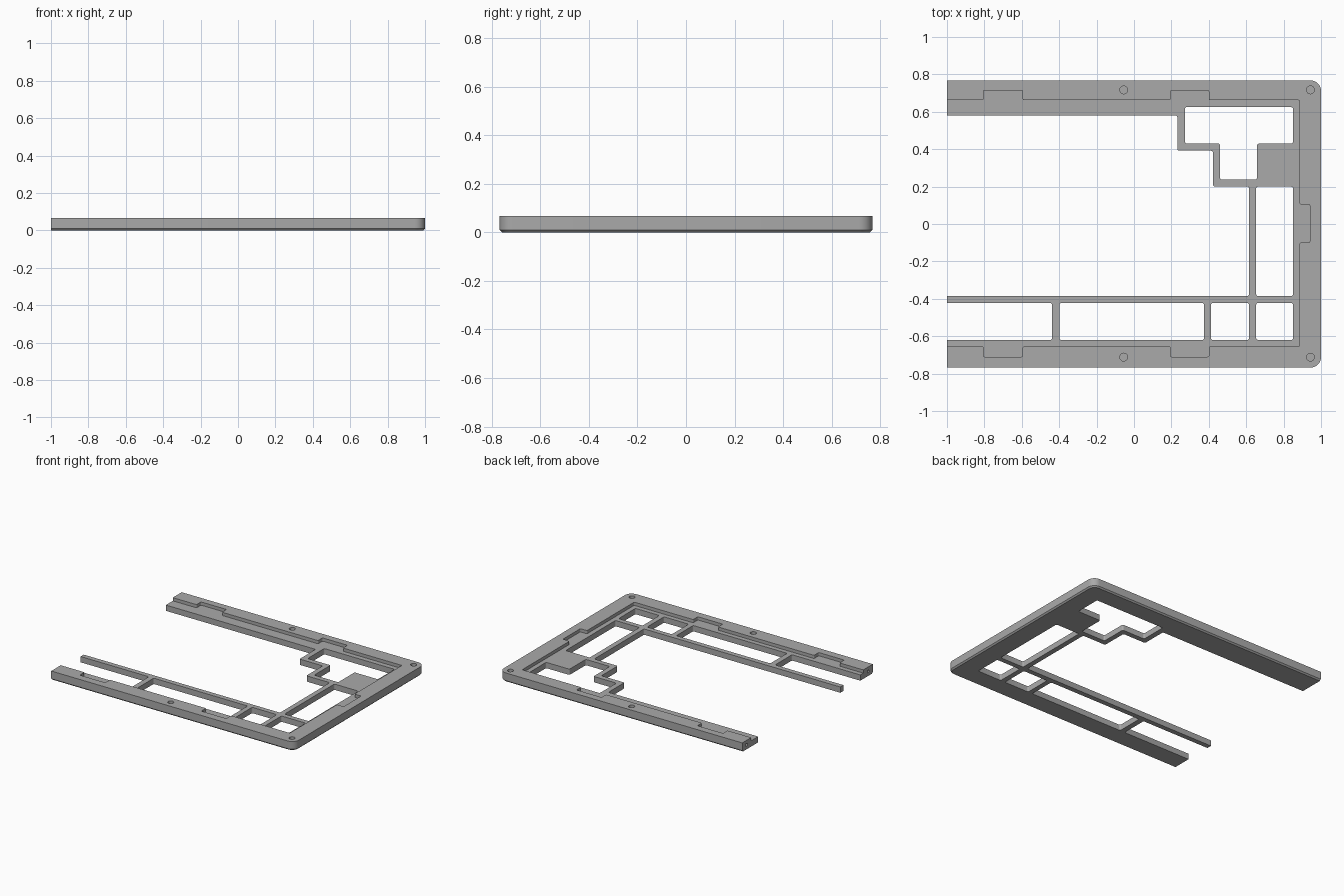
import bpy, bmesh, math
from mathutils import Vector

cube = bpy.data.objects.get("Cube")
if cube:
    bpy.data.objects.remove(cube)

TOP, LEDGE, CHAMFER = 0.067, 0.043, 0.01
HALF_Y = 0.767

grey = bpy.data.materials.new("plain grey")
grey.use_nodes = True
colour = (0.4, 0.4, 0.4, 1)
grey.diffuse_color = colour
grey.node_tree.nodes["Principled BSDF"].inputs["Base Color"].default_value = colour


def rounded(points, radius, steps=4):
    """Round every corner of an outline with a short curve."""
    out = []
    pts = [Vector(p) for p in points]
    for i, p in enumerate(pts):
        a = p + (pts[i - 1] - p).normalized() * radius
        b = p + (pts[(i + 1) % len(pts)] - p).normalized() * radius
        for s in range(steps + 1):
            t = s / steps
            out.append(a * (1 - t) ** 2 + p * 2 * t * (1 - t) + b * t * t)
    return out


def loft(name, layers):
    """Solid through stacked outlines, given as (z, points)."""
    bm = bmesh.new()
    rings = [[bm.verts.new((p[0], p[1], z)) for p in pts] for z, pts in layers]
    n = len(rings[0])
    for low, high in zip(rings, rings[1:]):
        for i in range(n):
            j = (i + 1) % n
            bm.faces.new((low[i], low[j], high[j], high[i]))
    bm.faces.new(rings[0][::-1])
    bm.faces.new(rings[-1])
    bmesh.ops.recalc_face_normals(bm, faces=bm.faces)
    mesh = bpy.data.meshes.new(name)
    bm.to_mesh(mesh)
    bm.free()
    obj = bpy.data.objects.new(name, mesh)
    bpy.context.collection.objects.link(obj)
    mesh.materials.append(grey)
    return obj


def cut(body, cutter):
    cutter.hide_render = True
    mod = body.modifiers.new("cut", "BOOLEAN")
    mod.operation, mod.solver, mod.object = "DIFFERENCE", "EXACT", cutter
    bpy.context.view_layer.objects.active = body
    bpy.ops.object.modifier_apply(modifier=mod.name)
    bpy.data.objects.remove(cutter)


def box(x0, x1, y0, y1):
    return [(x0, y0), (x1, y0), (x1, y1), (x0, y1)]


def circle(cx, cy, r, n=24):
    return [(cx + r * math.cos(k * math.tau / n), cy + r * math.sin(k * math.tau / n))
            for k in range(n)]


def outline(inset):
    """Slab outline: square left end, two rounded right corners."""
    r = 0.055 - inset
    pts = [(-1, HALF_Y - inset), (-1, inset - HALF_Y)]
    for sign, start in ((-1, -90), (1, 0)):
        for k in range(9):
            a = math.radians(start + k * 90 / 8)
            pts.append((0.945 + r * math.cos(a),
                        sign * (HALF_Y - 0.055) + r * math.sin(a)))
    return pts


# Slab with chamfered lower edge
frame = loft("case_frame", [(0, outline(CHAMFER)), (CHAMFER, outline(0)), (TOP, outline(0))])

# Stepped recess inside the rim, with clip pockets
recess = [(-1.1, -0.655)]
for x0, x1 in ((-0.805, -0.595), (0.195, 0.4)):
    recess += [(x0, -0.655), (x0, -0.71), (x1, -0.71), (x1, -0.655)]
recess += [(0.885, -0.655), (0.885, -0.1), (0.94, -0.1), (0.94, 0.105), (0.885, 0.105), (0.885, 0.662)]
for x0, x1 in ((0.195, 0.4), (-0.805, -0.595)):
    recess += [(x1, 0.662), (x1, 0.715), (x0, 0.715), (x0, 0.662)]
recess.append((-1.1, 0.662))
recess = rounded(recess, 0.008)
cut(frame, loft("recess_cutter", [(LEDGE, recess), (0.2, recess)]))

# Through windows between the plate bars
windows = [
    [(-1.1, -0.385), (0.615, -0.385), (0.615, 0.2), (0.422, 0.2),
     (0.422, 0.392), (0.232, 0.392), (0.232, 0.58), (-1.1, 0.58)],
    [(0.272, 0.43), (0.46, 0.43), (0.46, 0.238), (0.658, 0.238),
     (0.658, 0.43), (0.85, 0.43), (0.85, 0.625), (0.272, 0.625)],
    box(0.653, 0.85, -0.385, 0.2),
]
for x0, x1 in ((-1.1, -0.438), (-0.398, 0.375), (0.412, 0.615), (0.653, 0.85)):
    windows.append(box(x0, x1, -0.62, -0.422))
for pts in windows:
    pts = rounded(pts, 0.012)
    cut(frame, loft("window_cutter", [(-0.1, pts), (0.2, pts)]))

# Blind screw holes in the rim
for x in (-0.055, 0.943):
    for y in (-0.712, 0.717):
        pts = circle(x, y, 0.021)
        cut(frame, loft("screw_cutter", [(0.02, pts), (0.2, pts)]))

# Small joining pin holes in the left rail ends
for y in (-0.712, 0.717):
    pin = loft("pin_cutter", [(-0.05, circle(0, 0, 0.01, 16)), (0.05, circle(0, 0, 0.01, 16))])
    pin.rotation_euler.y = math.pi / 2
    pin.location = (-1, y, 0.034)
    bpy.context.view_layer.update()
    cut(frame, pin)

bpy.ops.object.select_all(action="DESELECT")
frame.select_set(True)
bpy.context.view_layer.objects.active = frame
bpy.ops.object.shade_smooth_by_angle(angle=math.radians(30))
